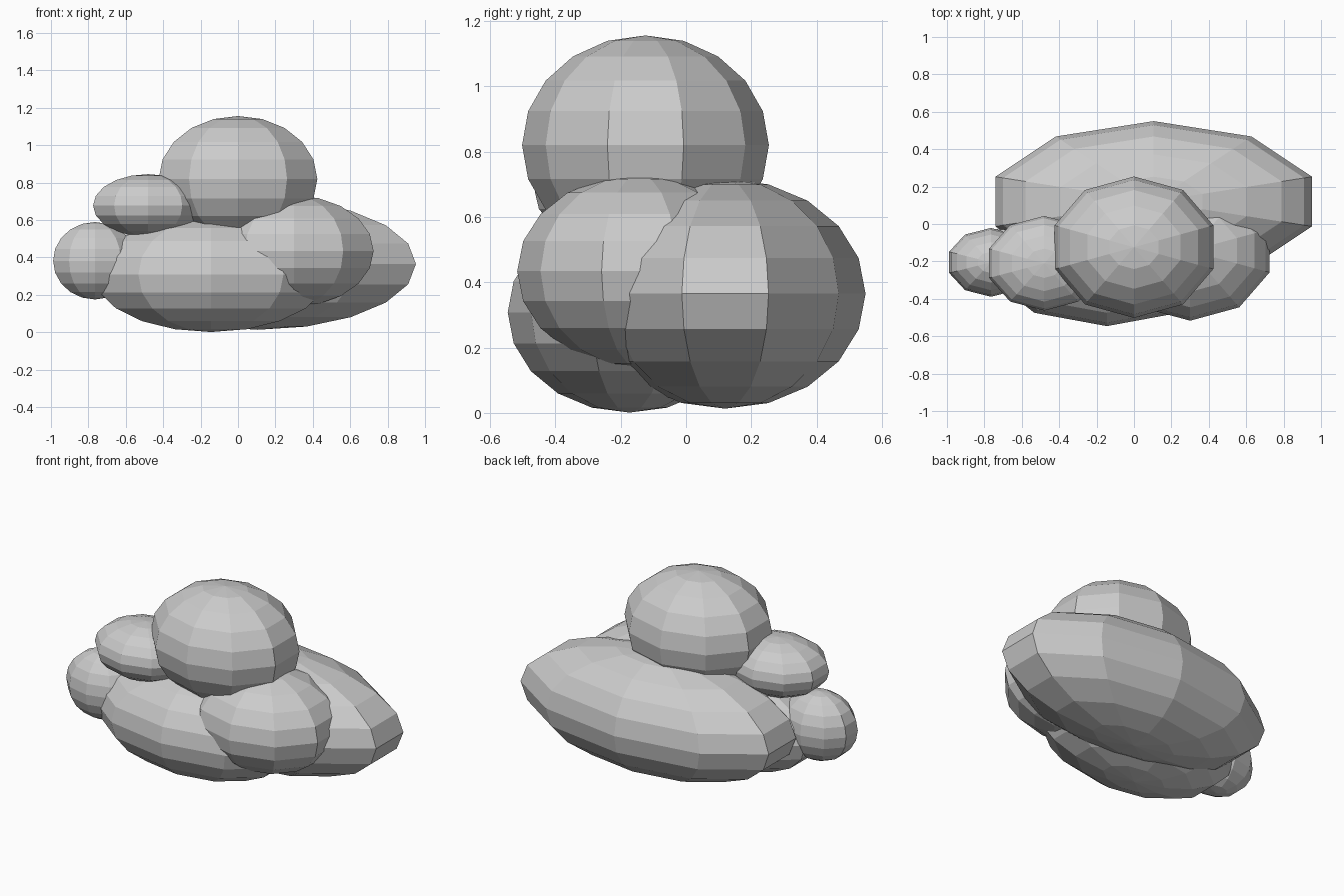
import bpy

if "Cube" in bpy.data.objects:
    bpy.data.objects.remove(bpy.data.objects["Cube"])

# A low-poly cloud made of overlapping flattened puffs


def puff(name, centre, radii):
    """Flat-shaded ten-sided sphere stretched to the given radii."""
    bpy.ops.mesh.primitive_uv_sphere_add(segments=10, ring_count=10, radius=1, location=centre)
    obj = bpy.context.object
    obj.name = name
    obj.scale = radii
    bpy.ops.object.transform_apply(location=False, rotation=False, scale=True)
    bpy.ops.object.shade_flat()
    return obj


# Wide base puffs
puff("back_puff", (0.105, 0.12, 0.365), (0.89, 0.43, 0.352))
puff("front_puff", (-0.145, -0.173, 0.308), (0.66, 0.373, 0.307))
puff("right_puff", (0.30, -0.143, 0.434), (0.447, 0.374, 0.297))

# Crown and the two small puffs on the left
puff("top_puff", (0.0, -0.124, 0.82), (0.446, 0.378, 0.336))
puff("upper_left_puff", (-0.48, -0.21, 0.677), (0.31, 0.253, 0.168))
puff("left_puff", (-0.765, -0.205, 0.382), (0.235, 0.184, 0.207))
